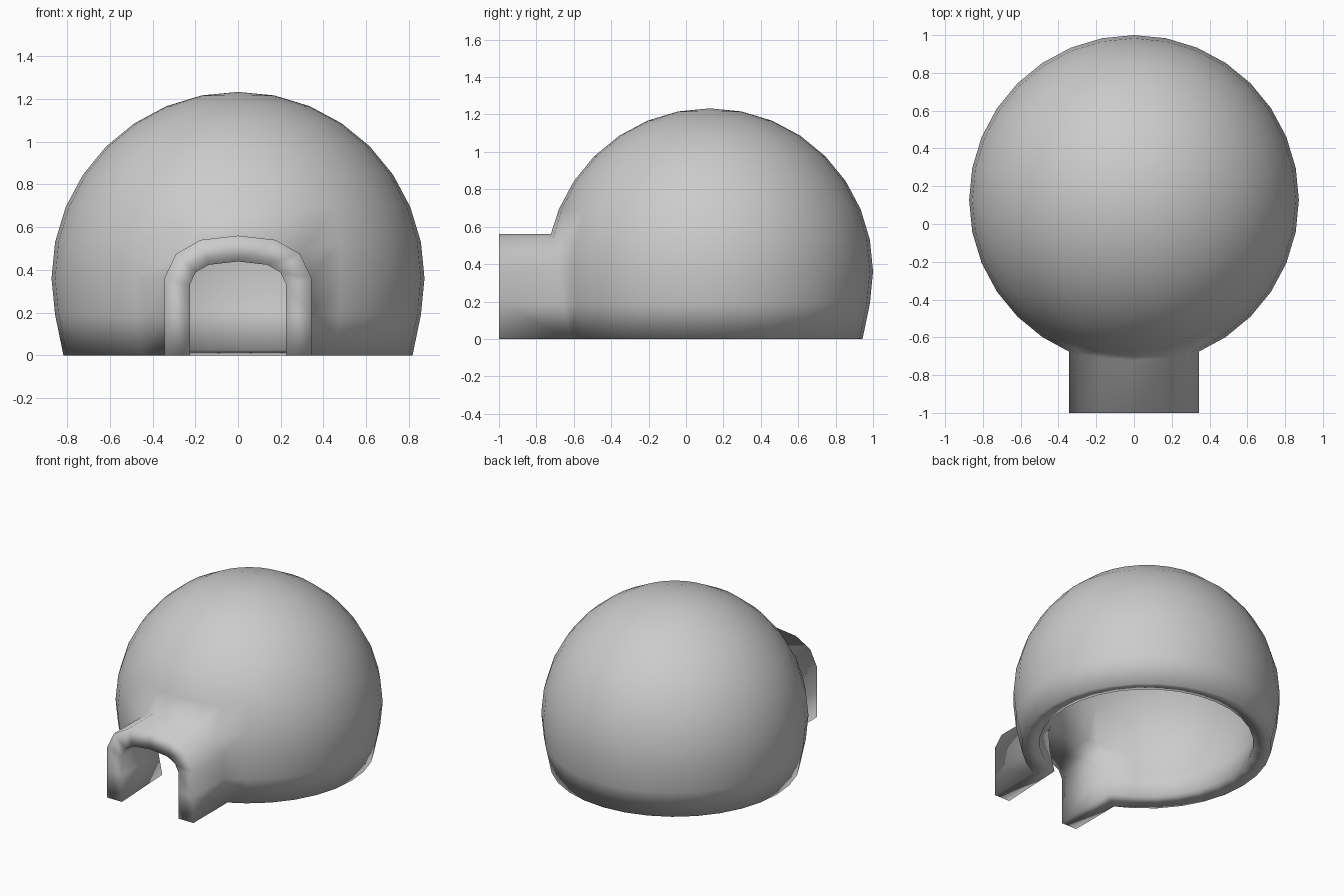
import bpy, bmesh, math

if "Cube" in bpy.data.objects:
    bpy.data.objects.remove(bpy.data.objects["Cube"])

CY, CZ, R, N = 0.127, 0.36, 0.873, 32
# half arch of the doorway, from the ground to the crown: (column offset, row) -> (x, z)
ARCH = [((2, 0), (0.345, 0.0)), ((2, 1), (0.345, 0.19)), ((2, 2), (0.345, 0.36)),
        ((2, 3), (0.29, 0.475)), ((1, 3), (0.175, 0.54)), ((0, 3), (0.0, 0.56))]

bm = bmesh.new()

# dome shell: rings from the ground to the pole
profile = [(0.817, 0.0)]
for k in range(-1, 8):
    a = math.radians(11.25 * k)
    profile.append((R * math.cos(a), CZ + R * math.sin(a)))
rings = []
for r, z in profile:
    rings.append([bm.verts.new((r * math.sin(2 * math.pi * i / N),
                                CY - r * math.cos(2 * math.pi * i / N), z))
                  for i in range(N)])
pole = bm.verts.new((0, CY, CZ + R))

# faces, leaving a 4 x 3 opening at the front
for j in range(len(rings) - 1):
    for i in range(N):
        if j < 3 and i in (N - 2, N - 1, 0, 1):
            continue
        k = (i + 1) % N
        bm.faces.new((rings[j][i], rings[j][k], rings[j + 1][k], rings[j + 1][i]))
for i in range(N):
    bm.faces.new((rings[-1][i], rings[-1][(i + 1) % N], pole))

# round the opening into an arch lying on the dome surface
keys = [(c, j, x, z) for (c, j), (x, z) in ARCH]
keys += [(-c, j, -x, z) for c, j, x, z in reversed(keys[:-1])]
edge = []
for c, j, x, z in keys:
    v = rings[j][c]
    rad = profile[0][0] if j == 0 else math.sqrt(R * R - (z - CZ) ** 2)
    v.co = (x, CY - math.sqrt(rad * rad - x * x), z)
    edge.append(v)

# entrance tunnel pulled straight forward from the arch
front = [bm.verts.new((v.co.x, -1.0, v.co.z)) for v in edge]
for a in range(len(edge) - 1):
    bm.faces.new((edge[a], edge[a + 1], front[a + 1], front[a]))

bmesh.ops.delete(bm, geom=[v for v in bm.verts if not v.link_faces], context='VERTS')
bmesh.ops.recalc_face_normals(bm, faces=bm.faces)
if max(bm.faces, key=lambda f: f.calc_center_median().z).normal.z < 0:
    bmesh.ops.reverse_faces(bm, faces=bm.faces)
for f in bm.faces:
    f.smooth = True

mesh = bpy.data.meshes.new("igloo_shell")
bm.to_mesh(mesh)
bm.free()
shell = bpy.data.objects.new("igloo_shell", mesh)
bpy.context.collection.objects.link(shell)

# wall thickness, inward
wall = shell.modifiers.new("wall", 'SOLIDIFY')
wall.thickness = 0.12
wall.offset = -1
wall.use_even_offset = True
